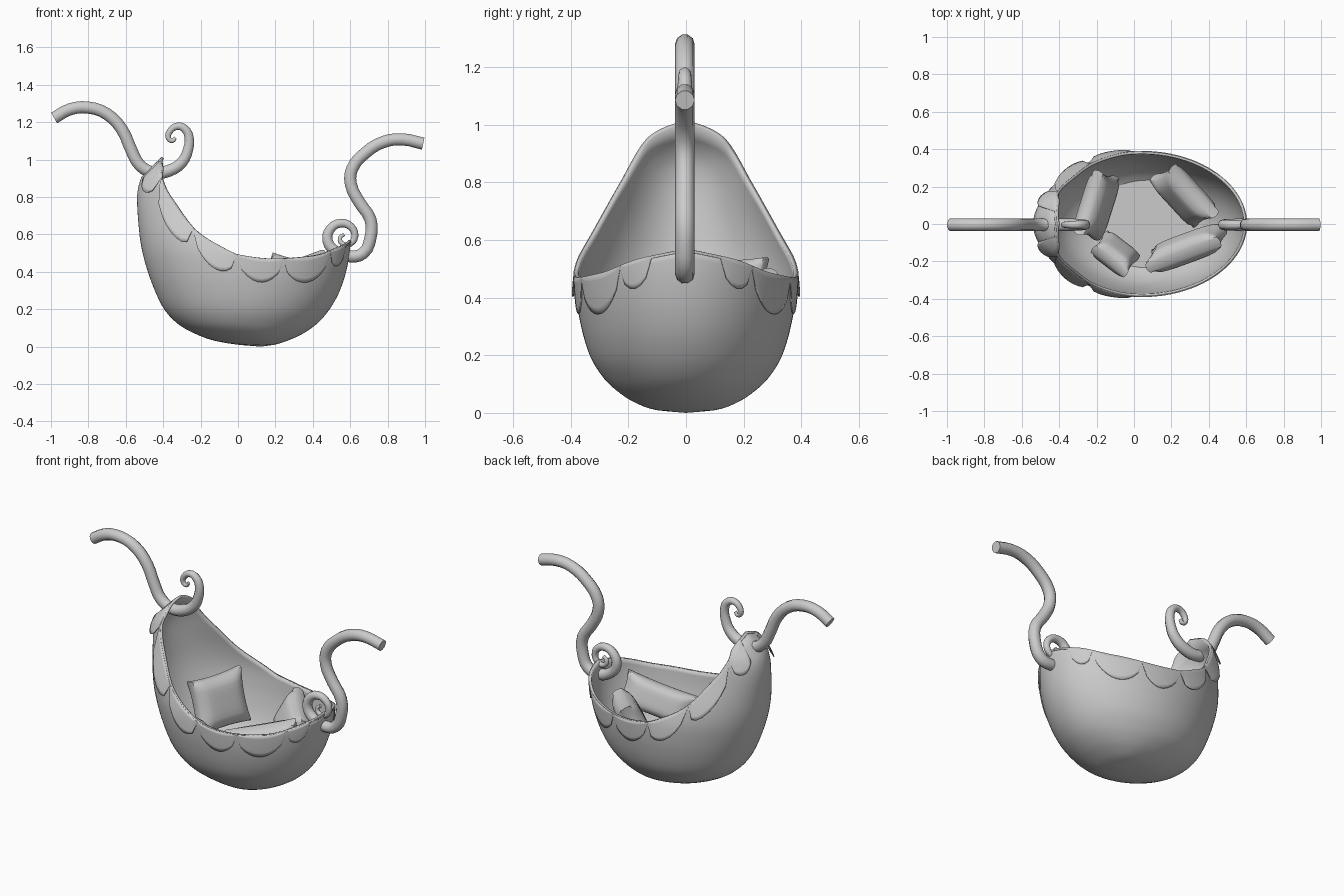
import bpy, bmesh
from math import sin, cos, pi, radians, sqrt
from mathutils import Vector, Matrix

if "Cube" in bpy.data.objects:
    bpy.data.objects.remove(bpy.data.objects["Cube"])

N = 120  # steps around the basket

# z, left x, right x, half width of each horizontal section
SECT = [(0, .12, .12, 0), (.01, 0, .195, .105), (.03, -.12, .26, .165), (.06, -.21, .33, .218),
        (.12, -.32, .42, .285), (.2, -.395, .49, .334), (.3, -.445, .545, .364), (.4, -.482, .578, .381),
        (.5, -.51, .597, .388), (.6, -.527, .605, .375), (.8, -.54, .62, .315), (.9, -.52, .62, .29),
        (.96, -.465, .6, .27), (1.02, -.4, .6, .24)]
# angle from the hood side, rim height
RIM = [(0, 1.015), (12, 1.0), (28, .96), (47, .79), (62, .62), (75, .54), (86, .49), (105, .47),
       (130, .485), (155, .535), (180, .57)]


def interp(table, k):
    """Smooth (Hermite) lookup in a table."""
    last = len(table) - 1
    k = min(k, table[-1][0])
    i = next(i for i in range(last) if k <= table[i + 1][0])
    a, b = table[i], table[i + 1]
    p, q = table[max(i - 1, 0)], table[min(i + 2, last)]
    h = b[0] - a[0]
    f = (k - a[0]) / h
    out = []
    for c in range(1, len(a)):
        d = (b[c] - a[c]) / h
        d0 = (a[c] - p[c]) / (a[0] - p[0]) if i else d
        d1 = (q[c] - b[c]) / (q[0] - b[0]) if i + 1 < last else d
        m0, m1 = (2 * s * d / (s + d) if s * d > 0 else 0 for s in (d0, d1))
        out.append(a[c] + f * h * m0 + f * f * (3 * (b[c] - a[c]) - h * (2 * m0 + m1))
                   + f ** 3 * (2 * (a[c] - b[c]) + h * (m0 + m1)))
    return out


def section(deg, z, grow=0.0):
    xl, xr, w = interp(SECT, z)
    cx = .12 - .07 * min(1, z / .12)
    c, s = cos(radians(deg)), sin(radians(deg))
    a = (cx - xl) if c > 0 else (xr - cx)
    return Vector((cx - (a + grow) * c, (w + grow) * s, z))


def fold(deg):
    return min(deg, 360 - deg)


def rim(deg):
    return interp(RIM, fold(deg))[0]


def finish(name, bm, thickness=0):
    me = bpy.data.meshes.new(name)
    bm.to_mesh(me)
    bm.free()
    ob = bpy.data.objects.new(name, me)
    bpy.context.collection.objects.link(ob)
    if thickness:
        mod = ob.modifiers.new("thickness", "SOLIDIFY")
        mod.thickness = thickness
        mod.offset = -1
    bpy.ops.object.select_all(action='DESELECT')
    ob.select_set(True)
    bpy.context.view_layer.objects.active = ob
    bpy.ops.object.shade_smooth_by_angle(angle=radians(50))
    return ob


def loft(bm, rows):
    vs = [[bm.verts.new(p) for p in r] for r in rows]
    for lo, hi in zip(vs, vs[1:]):
        for i in range(N):
            j = (i + 1) % N
            bm.faces.new((lo[i], hi[i], hi[j], lo[j]))


# Basket shell with the raised hood
degs = [360 * i / N for i in range(N)]
bm = bmesh.new()
ROWS = 32
loft(bm, [[section(d, rim(d) * (k / ROWS) ** 1.7) for d in degs] for k in range(ROWS + 1)])
bmesh.ops.remove_doubles(bm, verts=bm.verts, dist=.0004)
finish("basket", bm, .014)

# Scalloped trim hanging over the rim: start angle, end angle, depth of each lobe
LOBES = [(15, 36, .13), (36, 60, .16), (60, 84, .13), (84, 111, .12), (111, 144, .13), (144, 162, .09)]


def drop(d):
    for a, b, depth in LOBES:
        if a <= fold(d) <= b:
            return .01 + depth * sqrt(abs(sin(pi * (fold(d) - a) / (b - a))))
    return .01


def flare(d):  # lobes stand away from the hood, lie flat elsewhere
    return .024 if 15 < fold(d) < 84 else .004


bm = bmesh.new()
loft(bm, [[section(d, rim(d) - drop(d) * (1 - k / 6), .003 + flare(d) * drop(d) / .14 * (1 - k / 6))
           for d in degs] for k in range(7)])
finish("scalloped_trim", bm, .005)

# Flat floor inside
bm = bmesh.new()
bm.faces.new([bm.verts.new(section(d, .09, -.008)) for d in reversed(degs)])
finish("floor", bm)


# Pillows: pinched, puffed cubes
def pillow(name, centre, along, normal, size):
    bm = bmesh.new()
    bmesh.ops.create_cube(bm, size=2)
    bmesh.ops.subdivide_edges(bm, edges=bm.edges[:], cuts=9, use_grid_fill=True)
    x = Vector(along).normalized()
    n = Vector(normal)
    n = (n - x * n.dot(x)).normalized()
    rot = Matrix((x, n.cross(x), n)).transposed()
    for v in bm.verts:
        u, w, t = v.co
        puff = .45 + .55 * sqrt(max(0, (1 - u ** 4) * (1 - w ** 4)))
        bulge = .95 + .05 * (1 - t * t)
        p = Vector((u * (1 - .08 * (1 - w * w)) * bulge * size[0] / 2,
                    w * (1 - .08 * (1 - u * u)) * bulge * size[1] / 2, t * puff * size[2] / 2))
        v.co = rot @ p + Vector(centre)
    finish(name, bm)


pillow("pillow_hood", (-.2, .1, .385), (.3, .95, 0), (.9, -.3, .3), (.36, .32, .13))
pillow("pillow_back", (.27, .15, .36), (.24, -.26, -.05), (-.75, -.6, .5), (.36, .25, .14))
pillow("pillow_front", (.28, -.13, .36), (.41, .15, .13), (-.33, .9, .3), (.44, .2, .14))
pillow("pillow_small", (-.1, -.16, .25), (.17, -.13, 0), (.5, .65, .4), (.23, .24, .12))


# Curling vine arms, tapering at the curled end
def vine(name, pts, taper_from):
    cu = bpy.data.curves.new(name, "CURVE")
    cu.dimensions = '3D'
    cu.bevel_depth = .034
    cu.bevel_resolution = 3
    cu.resolution_u = 3
    cu.use_fill_caps = True
    sp = cu.splines.new('BEZIER')
    sp.bezier_points.add(len(pts) - 1)
    for i, (b, (x, z)) in enumerate(zip(sp.bezier_points, pts)):
        b.co = (x, -.004, z)
        b.handle_left_type = b.handle_right_type = 'AUTO'
        f = max(0, (i - taper_from) / (len(pts) - 1 - taper_from))
        b.radius = 1 - .72 * f
    ob = bpy.data.objects.new(name, cu)
    bpy.context.collection.objects.link(ob)
    bpy.ops.object.select_all(action='DESELECT')
    ob.select_set(True)
    bpy.context.view_layer.objects.active = ob
    bpy.ops.object.convert(target='MESH')
    bpy.ops.object.shade_smooth_by_angle(angle=radians(50))


vine("vine_left", [(-.983, 1.222), (-.9, 1.268), (-.8, 1.278), (-.7, 1.243), (-.62, 1.16), (-.57, 1.05),
                   (-.525, .97), (-.45, .93), (-.37, .94), (-.3, .985), (-.268, 1.05), (-.262, 1.12),
                   (-.285, 1.165), (-.325, 1.178), (-.365, 1.15), (-.372, 1.115), (-.35, 1.1),
                   (-.335, 1.118)], 8)
vine("vine_right", [(.99, 1.085), (.88, 1.108), (.78, 1.095), (.68, 1.035), (.61, .95), (.603, .87),
                    (.65, .77), (.708, .68), (.708, .58), (.67, .5), (.605, .482), (.52, .51), (.478, .57),
                    (.495, .63), (.55, .66), (.605, .64), (.625, .59), (.6, .55), (.56, .548),
                    (.545, .58), (.568, .6)], 10)
